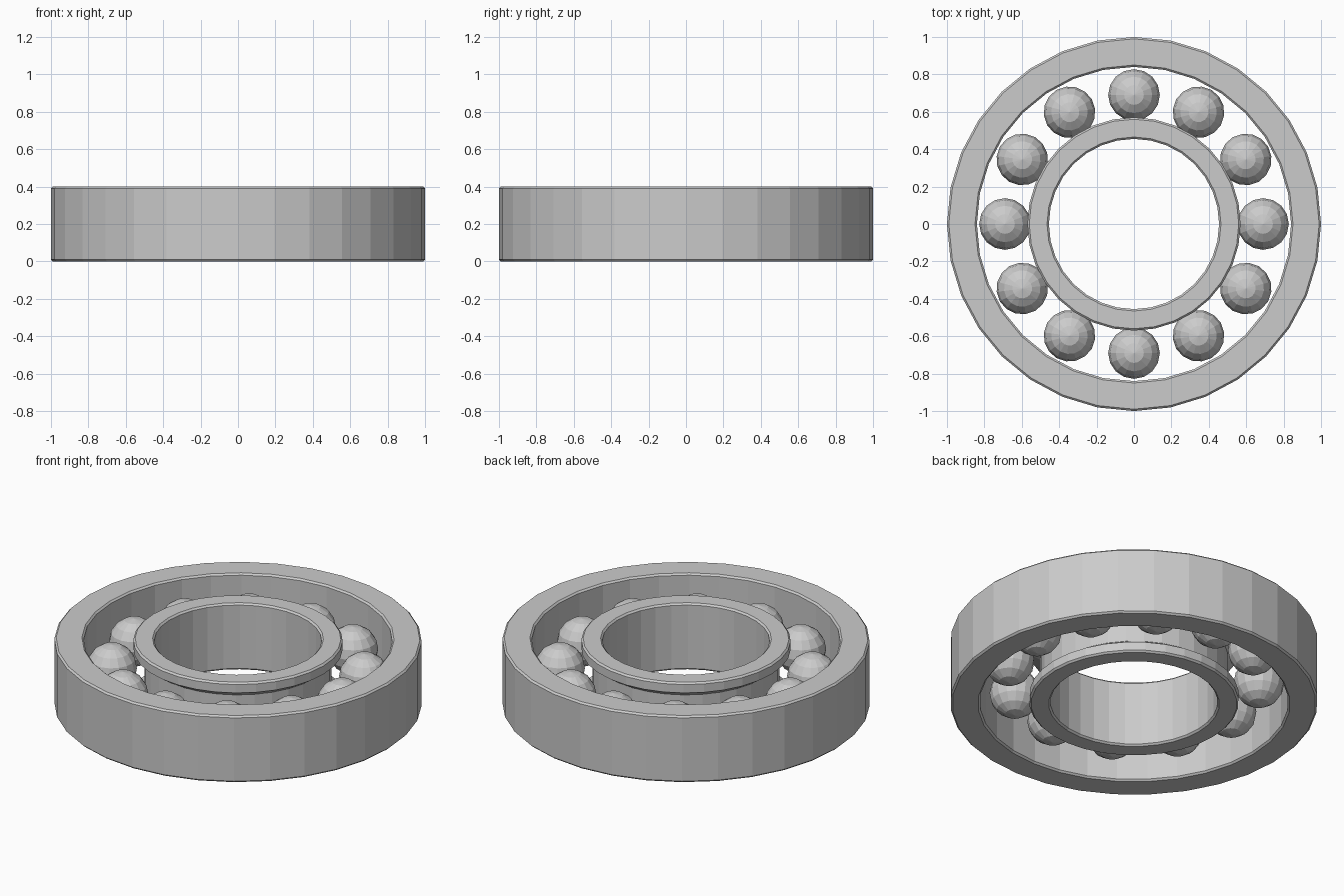
import bpy, bmesh
from math import cos, sin, pi

if "Cube" in bpy.data.objects:
    bpy.data.objects.remove(bpy.data.objects["Cube"])

SIDES = 32
H = 0.4


def lathe(name, profile):
    """Sweep a closed (radius, z) profile around z with flat facets."""
    bm = bmesh.new()
    loops = []
    for i in range(SIDES):
        a = 2 * pi * i / SIDES
        loops.append([bm.verts.new((r * cos(a), r * sin(a), z)) for r, z in profile])
    n = len(profile)
    for i in range(SIDES):
        p, q = loops[i], loops[(i + 1) % SIDES]
        for j in range(n):
            k = (j + 1) % n
            bm.faces.new((p[j], q[j], q[k], p[k]))
    bmesh.ops.recalc_face_normals(bm, faces=bm.faces)
    me = bpy.data.meshes.new(name)
    bm.to_mesh(me)
    bm.free()
    ob = bpy.data.objects.new(name, me)
    bpy.context.collection.objects.link(ob)
    return ob


def mirrored(lower):
    """Complete a lower half profile with its mirror image about mid height."""
    return lower + [(r, H - z) for r, z in reversed(lower)]


# Outer race: plain ring with small chamfers
c = 0.01
lathe("outer_race", mirrored([(0.84, c), (0.85, 0), (0.99, 0), (1.0, c)])[0:4]
      + [(1.0, H - c), (0.99, H), (0.85, H), (0.84, H - c)])

# Inner race: chamfered ring with a groove around the outside
outside = mirrored([(0.56, 0), (0.57, c), (0.57, 0.06), (0.51, 0.10)])
lathe("inner_race", [(0.455, c), (0.465, 0)] + outside + [(0.465, H), (0.455, H - c)])

# Balls
bm = bmesh.new()
bmesh.ops.create_uvsphere(bm, u_segments=16, v_segments=8, radius=0.138)
ball_mesh = bpy.data.meshes.new("ball")
bm.to_mesh(ball_mesh)
bm.free()
for i in range(12):
    a = 2 * pi * i / 12
    ball = bpy.data.objects.new(f"ball_{i + 1}", ball_mesh)
    ball.location = (0.69 * cos(a), 0.69 * sin(a), H / 2)
    ball.rotation_euler.z = a
    bpy.context.collection.objects.link(ball)
